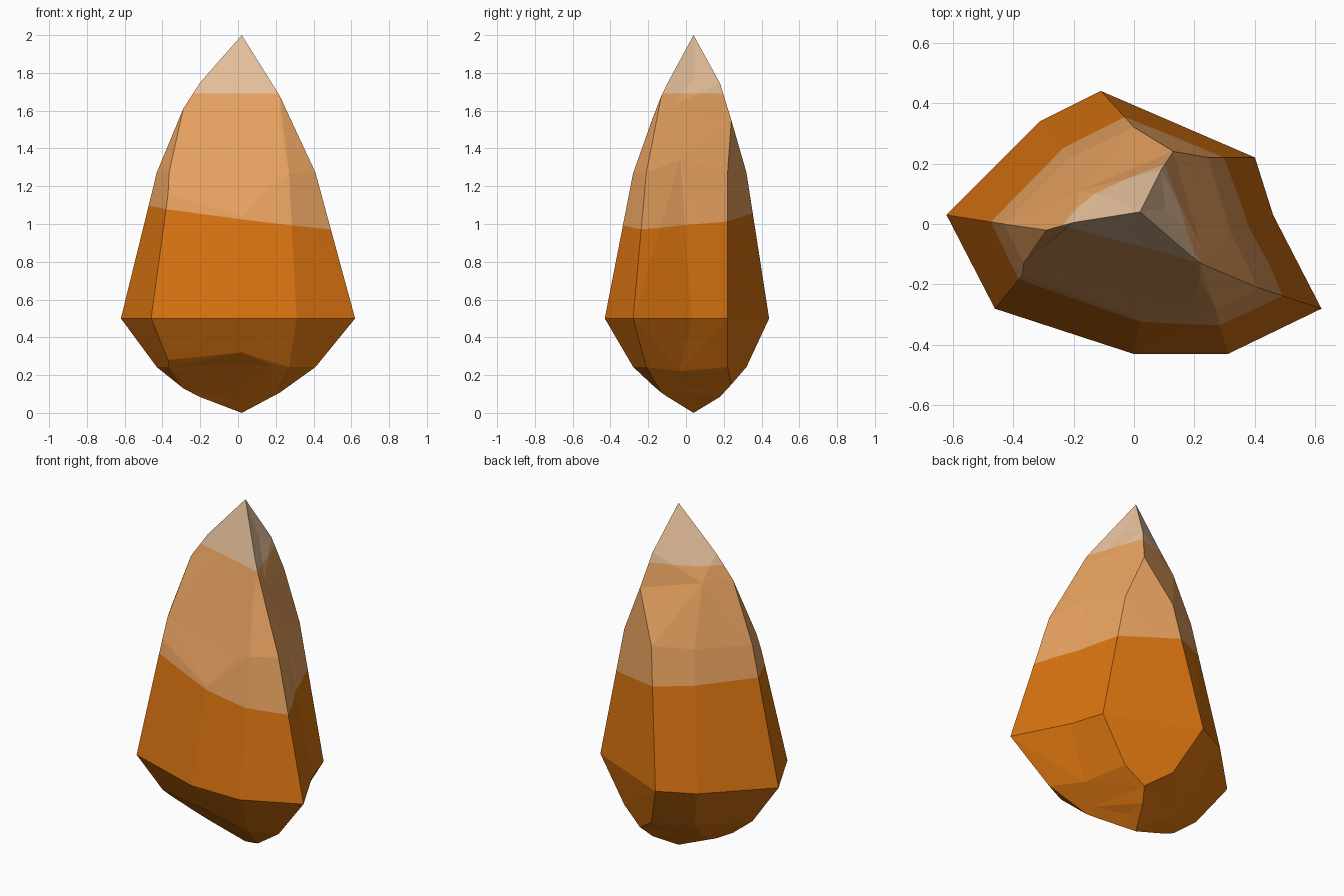
import bpy, bmesh
from mathutils import Vector

if "Cube" in bpy.data.objects:
    bpy.data.objects.remove(bpy.data.objects["Cube"])

# Facet columns around the stone, counterclockwise: (x, y, h), h = 0 girdle .. 1 tip
G3, A3 = (0.13, 0.24, 0.70), (-0.29, -0.02, 0.74)
G4, A4 = (0.09, 0.18, 0.83), (-0.20, 0.005, 0.833)
E4 = (0.17, -0.09, 0.84)
columns = [
    [(-0.62, 0.03, 0), (-0.43, 0.0, 0.515), A3, A4],
    [(-0.46, -0.28, 0), (-0.37, -0.17, 0.44), (-0.365, -0.13, 0.515), A3],
    [(0.0, -0.43, 0), (0.02, -0.32, 0.36), (0.18, -0.28, 0.49), (0.0, -0.03, 0.86)],
    [(0.31, -0.43, 0), (0.27, -0.28, 0.513), (0.22, -0.18, 0.70), E4],
    [(0.62, -0.28, 0), (0.41, -0.21, 0.515), (0.22, -0.13, 0.787), E4],
    [(0.46, 0.03, 0), (0.32, -0.03, 0.56), (0.22, -0.07, 0.75), (0.104, 0.05, 0.86)],
    [(0.40, 0.22, 0), (0.245, 0.22, 0.515), G3, G4],
    [(-0.11, 0.44, 0), (0.0, 0.32, 0.515), G3, G4],
    [(-0.31, 0.34, 0), (-0.21, 0.22, 0.515), (-0.18, 0.11, 0.74), (-0.09, 0.09, 0.84)],
]
TIP = (0.02, 0.04, 1)
GIRDLE = 0.5


def material(name, rgb):
    m = bpy.data.materials.new(name)
    lin = [(c / 255 / 12.92) if c < 10.3 else ((c / 255 + 0.055) / 1.055) ** 2.4 for c in rgb]
    m.diffuse_color = (*lin, 1)
    m.use_nodes = True
    m.node_tree.nodes["Principled BSDF"].inputs["Base Color"].default_value = m.diffuse_color
    return m


bm = bmesh.new()
cache = {}


def vert(p, height):
    co = (p[0], p[1], round(GIRDLE + p[2] * height, 4))
    if co not in cache:
        cache[co] = bm.verts.new(co)
    return cache[co]


def tri(*vs):
    if len(set(vs)) == 3 and not bm.faces.get(vs):
        bm.faces.new(vs)


# Tall crown and short base share the same facets, mirrored at the girdle
for height in (1.5, -0.5):
    for i, left in enumerate(columns):
        right = columns[(i + 1) % len(columns)]
        for k in range(3):
            a, b, c, d = [vert(p, height) for p in (left[k], right[k], right[k + 1], left[k + 1])]
            n = (c.co - a.co).cross(d.co - b.co)
            centre = Vector((0.02, 0.04, GIRDLE))
            if n.dot((a.co + b.co + c.co + d.co) / 4 - centre) < 0:
                n = -n
            # split each facet along its outer diagonal
            if n.dot(a.co + c.co - b.co - d.co) > 0:
                tri(a, b, c)
                tri(a, c, d)
            else:
                tri(a, b, d)
                tri(b, c, d)
        tri(vert(left[3], height), vert(right[3], height), vert(TIP, height))

# Cut the colour bands into the crown
bands = [(Vector((0, 0, 1.04)), Vector((0.12, -0.04, 1))),
         (Vector((0, 0, 1.69)), Vector((0, 0, 1)))]
for co, no in bands:
    bmesh.ops.bisect_plane(bm, geom=bm.verts[:] + bm.edges[:] + bm.faces[:],
                           plane_co=co, plane_no=no, dist=1e-5)
bmesh.ops.recalc_face_normals(bm, faces=bm.faces[:])
for f in bm.faces:
    c = f.calc_center_median()
    f.material_index = sum((c - co).dot(no) > 0 for co, no in bands)

mesh = bpy.data.meshes.new("crystal")
bm.to_mesh(mesh)
bm.free()
for name, rgb in (("deep orange", (214, 114, 16)), ("light orange", (229, 160, 95)),
                  ("pale peach", (229, 191, 154))):
    mesh.materials.append(material(name, rgb))
bpy.context.collection.objects.link(bpy.data.objects.new("crystal", mesh))
